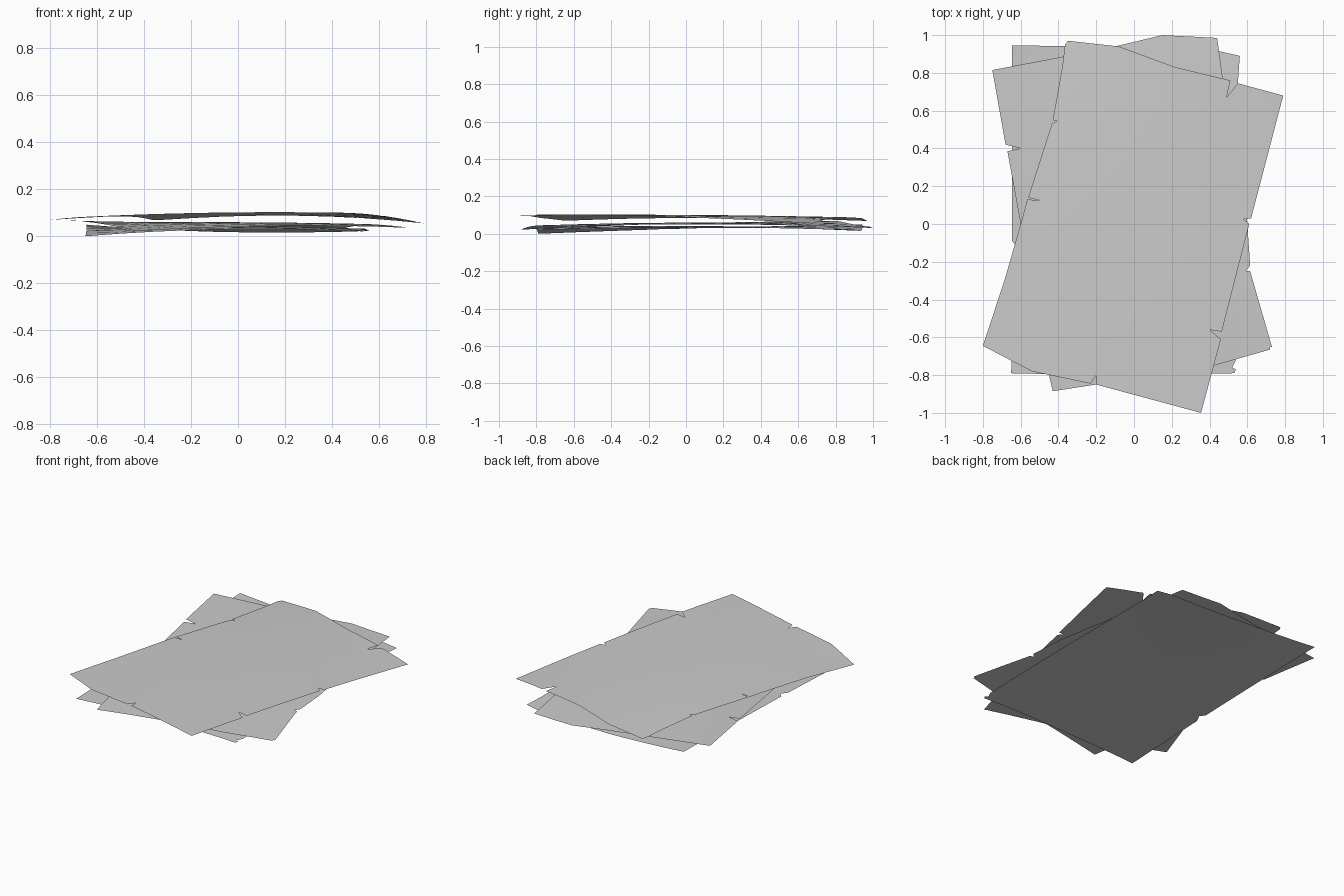
import bpy
import bmesh
from mathutils import Vector

cube = bpy.data.objects.get("Cube")
if cube:
    bpy.data.objects.remove(cube, do_unlink=True)

# Plain grey paper
paper = bpy.data.materials.new("grey_paper")
paper.use_nodes = True
colour = (0.6, 0.6, 0.6, 1)
paper.diffuse_color = colour
shader = paper.node_tree.nodes["Principled BSDF"]
shader.inputs["Base Color"].default_value = colour
shader.inputs["Roughness"].default_value = 0.9


def quadratic(values, t):
    """Smooth curve through a start, middle and end value."""
    start, middle, end = values
    return (start * (1 - t) * (1 - 2 * t)
            + middle * 4 * t * (1 - t)
            + end * t * (2 * t - 1))


def make_sheet(name, outline, corner, across, along, heights):
    """Cut a torn outline into strips and bend it over a curved surface.
    heights holds three rows, front to back, each from left to right."""
    bm = bmesh.new()
    bm.faces.new([bm.verts.new((x, y, 0)) for x, y in outline])
    corner, across, along = Vector(corner), Vector(across), Vector(along)
    for origin_axis in (across, along):
        normal = Vector((origin_axis.x, origin_axis.y, 0)).normalized()
        for step in range(1, 8):
            point = corner + origin_axis * step / 8
            bmesh.ops.bisect_plane(
                bm, geom=bm.verts[:] + bm.edges[:] + bm.faces[:],
                plane_co=(point.x, point.y, 0), plane_no=normal)
    bmesh.ops.triangulate(bm, faces=bm.faces[:])
    for vert in bm.verts:
        offset = vert.co.xy - corner
        u = offset.dot(across) / across.length_squared
        v = offset.dot(along) / along.length_squared
        u, v = min(max(u, 0), 1), min(max(v, 0), 1)
        vert.co.z = quadratic([quadratic(row, u) for row in heights], v)
    bmesh.ops.recalc_face_normals(bm, faces=bm.faces[:])
    if sum(face.normal.z for face in bm.faces) < 0:
        bmesh.ops.reverse_faces(bm, faces=bm.faces[:])
    for face in bm.faces:
        face.smooth = True
    mesh = bpy.data.meshes.new(name)
    bm.to_mesh(mesh)
    bm.free()
    mesh.materials.append(paper)
    sheet = bpy.data.objects.new(name, mesh)
    bpy.context.collection.objects.link(sheet)
    return sheet


# Bottom sheet, lying almost square
make_sheet(
    "bottom_sheet",
    [(-.65, -.79), (-.2, -.8), (.53, -.79), (.54, -.77), (.52, -.76),
     (.54, -.72), (.55, .75), (.56, .89), (.45, .915), (-.1, .94),
     (-.645, .945), (-.645, -.09), (-.62, -.12), (-.645, -.17)],
    (-.65, -.8), (1.2, 0), (0, 1.74),
    [(0, .03, .02), (.03, .042, .032), (.05, .018, .022)])

# Middle sheet, turned one way
make_sheet(
    "middle_sheet",
    [(-.43, -.885), (-.2, -.85), (.42, -.75), (.72, -.665), (.72, -.65),
     (.73, -.65), (.615, -.25), (.59, -.25), (.615, -.22), (.6, 0),
     (.47, .77), (.44, .985), (.15, 1), (-.1, .94), (-.38, .885),
     (-.75, .815), (-.68, .42), (-.6, .4), (-.67, .385), (-.6, 0),
     (-.45, -.8)],
    (-.43, -.885), (1.18, .22), (-.31, 1.69),
    [(.022, .045, .035), (.055, .06, .05), (.068, .045, .03)])

# Top sheet, turned the other way
make_sheet(
    "top_sheet",
    [(-.8, -.645), (-.54, -.78), (-.23, -.845), (-.2, -.8), (-.2, -.85),
     (.355, -1), (.46, -.61), (.4, -.56), (.465, -.57), (.61, 0),
     (.58, .025), (.62, .03), (.79, .68), (.55, .745), (.49, .67),
     (.51, .76), (.22, .83), (-.08, .94), (-.35, .97), (-.365, .95),
     (-.38, .83), (-.43, .55), (-.405, .545), (-.435, .53),
     (-.56, .14), (-.5, .125), (-.565, .13), (-.6, 0), (-.68, -.28)],
    (-.8, -.645), (1.15, -.33), (.45, 1.63),
    [(.07, .096, .1), (.085, .101, .092), (.068, .088, .052)])
